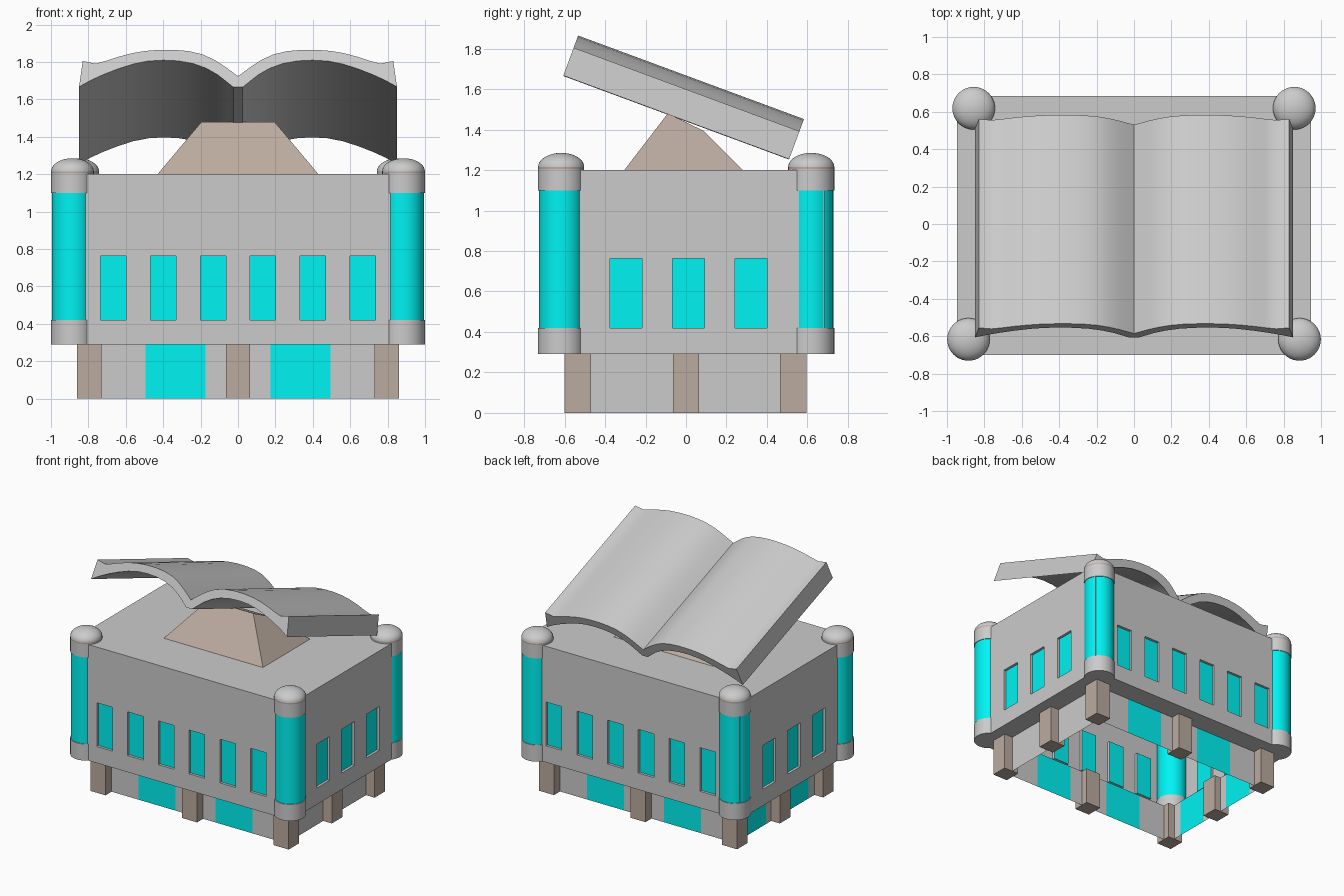
import bpy, bmesh
from math import sin, cos, pi, radians
from mathutils import Vector

if "Cube" in bpy.data.objects:
    bpy.data.objects.remove(bpy.data.objects["Cube"])


def material(name, rgb):
    m = bpy.data.materials.new(name)
    m.diffuse_color = (*rgb, 1)
    m.use_nodes = True
    m.node_tree.nodes["Principled BSDF"].inputs["Base Color"].default_value = m.diffuse_color
    return m


CYAN = material("cyan_glass", (0.0, 0.9, 0.9))
BROWN = material("brown_stone", (0.5, 0.41, 0.35))
GREY = material("grey", (0.8, 0.8, 0.8))


def finish(bm, name, mats=(), smooth=False):
    me = bpy.data.meshes.new(name)
    bm.to_mesh(me)
    bm.free()
    for m in mats:
        me.materials.append(m)
    ob = bpy.data.objects.new(name, me)
    bpy.context.collection.objects.link(ob)
    if smooth:
        bpy.ops.object.select_all(action='DESELECT')
        ob.select_set(True)
        bpy.context.view_layer.objects.active = ob
        bpy.ops.object.shade_smooth_by_angle(angle=radians(35))
    return ob


def face(bm, pts, mat=0):
    f = bm.faces.new([bm.verts.new(p) for p in pts])
    f.material_index = mat


def wall(bm, origin, axis, lo, hi, z0, z1, spans, sill, head, depth):
    """Grid wall from lo to hi along axis; cyan panels in spans, sunk by depth."""
    origin, axis = Vector(origin), Vector(axis)
    inward = -axis.cross(Vector((0, 0, 1)))

    def P(u, z, d=0):
        return origin + axis * u + Vector((0, 0, z)) + inward * d

    us = sorted([lo, hi] + [u for s in spans for u in s])
    zs = sorted({z0, z1, sill, head})
    for i, (a, b) in enumerate(zip(us, us[1:])):
        for c, e in zip(zs, zs[1:]):
            if i % 2 and c == sill:
                face(bm, [P(a, c, depth), P(b, c, depth), P(b, e, depth), P(a, e, depth)], 1)
                if depth:
                    rim = [(a, c), (b, c), (b, e), (a, e)]
                    for (p, q), (r, s) in zip(rim, rim[1:] + rim[:1]):
                        face(bm, [P(p, q), P(r, s), P(r, s, depth), P(p, q, depth)])
            else:
                face(bm, [P(a, c), P(b, c), P(b, e), P(a, e)])


def walls(bm, X, Y0, Y1, z0, z1, sill, head, depth, front, right, left):
    flip = lambda sp: [(-b, -a) for a, b in sp]
    wall(bm, (0, Y0, 0), (1, 0, 0), -X, X, z0, z1, front, sill, head, depth)
    wall(bm, (0, Y1, 0), (-1, 0, 0), -X, X, z0, z1, flip(front), sill, head, depth)
    wall(bm, (X, 0, 0), (0, 1, 0), Y0, Y1, z0, z1, right, sill, head, depth)
    wall(bm, (-X, 0, 0), (0, -1, 0), -Y1, -Y0, z0, z1, flip(left), sill, head, depth)


def rect(X, Y0, Y1, z):
    return [(-X, Y0, z), (X, Y0, z), (X, Y1, z), (-X, Y1, z)]


# Building shell: upper block with sunk windows, recessed ground floor, open below
X, Y0, Y1, ZB, ZT = 0.947, -0.70, 0.685, 0.29, 1.2
bx, by0, by1 = 0.785, -0.525, 0.52
bm = bmesh.new()
long_win = [(c - 0.068, c + 0.068) for c in (-0.667, -0.4, -0.133, 0.133, 0.4, 0.667)]
side_win = [(c - 0.079, c + 0.079) for c in (-0.296, 0.012, 0.321)]
walls(bm, X, Y0, Y1, ZB, ZT, 0.42, 0.763, 0.02, long_win, side_win, side_win)
walls(bm, bx, by0, by1, 0, ZB, 0, ZB, 0, [(-0.495, -0.173), (0.173, 0.495)], [],
      [(-0.4, -0.13), (0.13, 0.4)])
face(bm, rect(X, Y0, Y1, ZT))
outer, inner = rect(X, Y0, Y1, ZB), rect(bx, by0, by1, ZB)
for i in range(4):
    j = (i + 1) % 4
    face(bm, [outer[j], outer[i], inner[i], inner[j]])
bmesh.ops.remove_doubles(bm, verts=bm.verts, dist=1e-5)
finish(bm, "building_shell", (GREY, CYAN))

# Ground floor pillars around the perimeter
for i, x in enumerate((-0.795, 0, 0.795)):
    for j, y in enumerate((-0.535, 0, 0.53)):
        if i == 1 and j == 1:
            continue
        bm = bmesh.new()
        bmesh.ops.create_cube(bm, size=1)
        for v in bm.verts:
            v.co = (x + v.co.x * 0.13, y + v.co.y * 0.13, (v.co.z + 0.5) * ZB)
        finish(bm, f"pillar_{i}{j}", (BROWN,))


def lathe(name, x, y, profile, mats=(), n=40):
    """Turned solid from (radius, z) points, closed at both ends."""
    bm = bmesh.new()
    rings = [[bm.verts.new((x + r * cos(2 * pi * k / n), y + r * sin(2 * pi * k / n), z))
              for k in range(n)] for r, z in profile]
    for a, b in zip(rings, rings[1:]):
        for k in range(n):
            m = (k + 1) % n
            bm.faces.new((a[k], a[m], b[m], b[k]))
    bm.faces.new(rings[0][::-1])
    bm.faces.new(rings[-1])
    finish(bm, name, mats, True)


# Corner towers: foot, glass shaft, cap, thin band and dome
R = 0.114
dome = [(R * cos(t), 1.215 + 0.07 * sin(t)) for t in [k * pi / 2 / 10 for k in range(10)]]
dome.append((0.006, 1.285))
for tx, ty, tag in ((0.885, -0.617, "front"), (0.857, 0.619, "back")):
    for s, side in ((-1, "left"), (1, "right")):
        t = f"{tag}_{side}_tower_"
        lathe(t + "foot", s * tx, ty, [(R, 0.29), (R, 0.42)])
        lathe(t + "glass", s * tx, ty, [(R - 0.005, 0.42), (R - 0.005, 1.1)], (CYAN,))
        lathe(t + "cap", s * tx, ty, [(R, 1.1), (R, 1.205)])
        lathe(t + "band", s * tx, ty, [(R, 1.205), (R, 1.215)], (BROWN,))
        lathe(t + "dome", s * tx, ty, dome)

# Roof pedestal with a sloping top
bm = bmesh.new()
low = [bm.verts.new(p) for p in rect(0.43, -0.305, 0.28, 1.2)]
top = [bm.verts.new(p) for p in ((-0.195, -0.09, 1.48), (0.195, -0.09, 1.48),
                                 (0.23, 0.085, 1.395), (-0.23, 0.085, 1.395))]
bm.faces.new(top)
bm.faces.new(low[::-1])
for i in range(4):
    j = (i + 1) % 4
    bm.faces.new((low[i], low[j], top[j], top[i]))
finish(bm, "pedestal", (BROWN,))

# Open book: mirrored arched cross-section swept along a 20 degree slope
upper = [(0, 0.062), (0.035, 0.09), (0.08, 0.125), (0.13, 0.158), (0.19, 0.187), (0.26, 0.205),
         (0.34, 0.213), (0.42, 0.213), (0.5, 0.206), (0.57, 0.193), (0.64, 0.173),
         (0.7, 0.152), (0.76, 0.134), (0.83, 0.149)]
under = [(0.85, 0.002), (0.79, 0.038), (0.72, 0.072), (0.64, 0.105), (0.56, 0.132),
         (0.48, 0.149), (0.4, 0.154), (0.32, 0.15), (0.24, 0.135), (0.17, 0.108),
         (0.11, 0.072), (0.06, 0.03), (0.025, 0.0)]
half = upper + under
loop = half + [(-x, w) for x, w in half[:0:-1]]
ang, length = radians(20.3), 1.19
bm = bmesh.new()
ends = [[bm.verts.new((x, -0.607 + v * cos(ang) + w * sin(ang),
                       1.665 - v * sin(ang) + w * cos(ang))) for x, w in loop]
        for v in (0, length)]
n = len(loop)
for i in range(n):
    j = (i + 1) % n
    bm.faces.new((ends[0][i], ends[0][j], ends[1][j], ends[1][i]))
bm.faces.new(ends[0])
bm.faces.new(ends[1][::-1])
bmesh.ops.recalc_face_normals(bm, faces=bm.faces)
finish(bm, "open_book", (), True)
